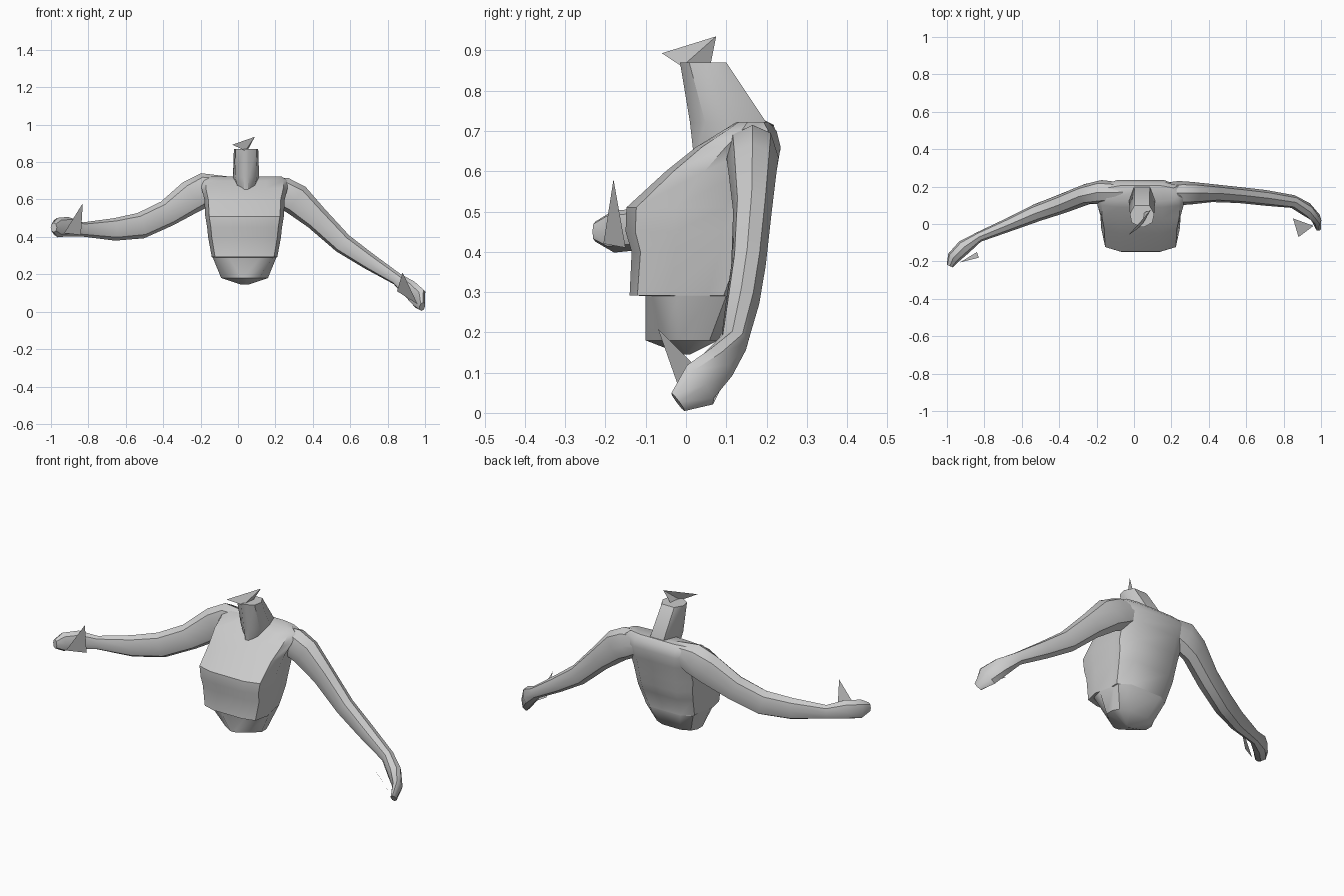
import bpy
import bmesh
from mathutils import Vector

default = bpy.data.objects.get("Cube")
if default:
    bpy.data.objects.remove(default)

grey = bpy.data.materials.new("clay grey")
grey.use_nodes = True
tone = (0.6, 0.6, 0.6, 1)
grey.diffuse_color = tone
grey.node_tree.nodes["Principled BSDF"].inputs["Base Color"].default_value = tone


def finish(name, bm):
    """Turn a bmesh into a shaded object."""
    bmesh.ops.recalc_face_normals(bm, faces=bm.faces)
    mesh = bpy.data.meshes.new(name)
    bm.to_mesh(mesh)
    bm.free()
    mesh.materials.append(grey)
    obj = bpy.data.objects.new(name, mesh)
    bpy.context.collection.objects.link(obj)
    bpy.ops.object.select_all(action="DESELECT")
    obj.select_set(True)
    bpy.context.view_layer.objects.active = obj
    bpy.ops.object.shade_smooth_by_angle(angle=0.7)
    return obj


def loft(name, rings):
    """Skin a list of equal rings and cap both ends."""
    bm = bmesh.new()
    loops = [[bm.verts.new(point) for point in ring] for ring in rings]
    count = len(loops[0])
    for lower, upper in zip(loops, loops[1:]):
        for i in range(count):
            j = (i + 1) % count
            bm.faces.new((lower[i], lower[j], upper[j], upper[i]))
    bm.faces.new(loops[0][::-1])
    bm.faces.new(loops[-1])
    return finish(name, bm)


def level_ring(outline, center, z, width, front, back):
    """Horizontal ring; outline runs 0..1 across and 0..1 front to back."""
    half = [(x * width, front + t * (back - front)) for x, t in outline]
    points = half + [(-x, y) for x, y in reversed(half)]
    return [Vector((center + x, y, z)) for x, y in points]


def limb(name, stations):
    """Eight-sided tube along stations of (x, y, z, half height, half depth)."""
    quarter = [(0, 1), (0.75, 0.7)]
    half = quarter + [(b, -a) for a, b in quarter]
    outline = half + [(-a, -b) for a, b in half]
    centers = [Vector(s[:3]) for s in stations]
    rings = []
    for i, (center, station) in enumerate(zip(centers, stations)):
        before = centers[max(i - 1, 0)]
        after = centers[min(i + 1, len(centers) - 1)]
        along = (after - before).normalized()
        side = along.cross(Vector((0, 0, 1))).normalized()
        up = side.cross(along)
        height, depth = station[3:]
        rings.append([center + side * a * depth + up * b * height
                      for a, b in outline])
    return loft(name, rings)


def shard(name, *points):
    """Loose flat fan of triangles."""
    bm = bmesh.new()
    verts = [bm.verts.new(p) for p in points]
    for a, b in zip(verts[1:], verts[2:]):
        bm.faces.new((verts[0], a, b))
    return finish(name, bm)


# Torso: wedge belly, then a boxy chest with hollow flanks and a broad back
belly = [(0.1, 0), (0.6, 0.22), (1, 0.45), (1, 0.7), (0.85, 0.88), (0.45, 1)]
chest = [(0.5, 0), (0.9, 0.07), (1, 0.35), (0.88, 0.7), (0.88, 0.85), (0.55, 1)]
lower_levels = [
    (0.145, 0.02, -0.01, 0.01),
    (0.18, 0.125, -0.1, 0.08),
]
upper_levels = [
    (0.29, 0.17, -0.1, 0.135),
    (0.292, 0.175, -0.14, 0.135),
    (0.4, 0.195, -0.135, 0.18),
    (0.45, 0.2, -0.15, 0.195),
    (0.51, 0.21, -0.148, 0.205),
    (0.6, 0.215, -0.05, 0.225),
    (0.66, 0.23, 0.025, 0.235),
    (0.7, 0.23, 0.09, 0.225),
    (0.722, 0.2, 0.125, 0.205),
]
loft("torso", [level_ring(belly, 0.035, *level) for level in lower_levels]
     + [level_ring(chest, 0.035, *level) for level in upper_levels])

# Neck: column tilting forward
column = [(0.2, 0), (0.85, 0.2), (1, 0.6), (0.6, 1)]
loft("neck", [level_ring(column, 0.043, *level) for level in (
    (0.63, 0.04, 0.02, 0.19),
    (0.72, 0.07, 0.01, 0.2),
    (0.87, 0.065, -0.015, 0.1),
)])

# Jaw fragment on top of the neck
shard("jaw_fragment", (0.04, -0.01, 0.86), (-0.03, -0.06, 0.893),
      (0.09, 0.075, 0.935), (0.05, 0.06, 0.86))

# Arms with hands: one lowered, one held out and bent forward
limb("left_arm", [
    (0.12, 0.165, 0.67, 0.045, 0.05),
    (0.24, 0.165, 0.635, 0.085, 0.065),
    (0.31, 0.165, 0.6, 0.085, 0.06),
    (0.42, 0.165, 0.5, 0.066, 0.048),
    (0.56, 0.155, 0.365, 0.055, 0.043),
    (0.7, 0.14, 0.27, 0.045, 0.042),
    (0.85, 0.12, 0.175, 0.033, 0.035),
    (0.92, 0.08, 0.12, 0.05, 0.037),
    (0.97, 0.035, 0.07, 0.062, 0.027),
    (0.985, -0.02, 0.027, 0.028, 0.015),
])
limb("right_arm", [
    (-0.05, 0.17, 0.68, 0.045, 0.05),
    (-0.17, 0.17, 0.655, 0.09, 0.065),
    (-0.25, 0.16, 0.615, 0.09, 0.055),
    (-0.38, 0.11, 0.525, 0.072, 0.052),
    (-0.52, 0.06, 0.46, 0.07, 0.047),
    (-0.66, 0, 0.44, 0.06, 0.037),
    (-0.83, -0.07, 0.44, 0.038, 0.027),
    (-0.91, -0.125, 0.455, 0.052, 0.04),
    (-0.965, -0.18, 0.45, 0.052, 0.035),
    (-0.985, -0.225, 0.45, 0.025, 0.018),
])

# Thumbs: pointed flat shards
shard("left_thumb", (0.88, -0.07, 0.21), (0.85, 0.03, 0.11), (0.96, -0.01, 0.04))
shard("right_thumb", (-0.83, -0.18, 0.58), (-0.93, -0.205, 0.42), (-0.84, -0.15, 0.41))
